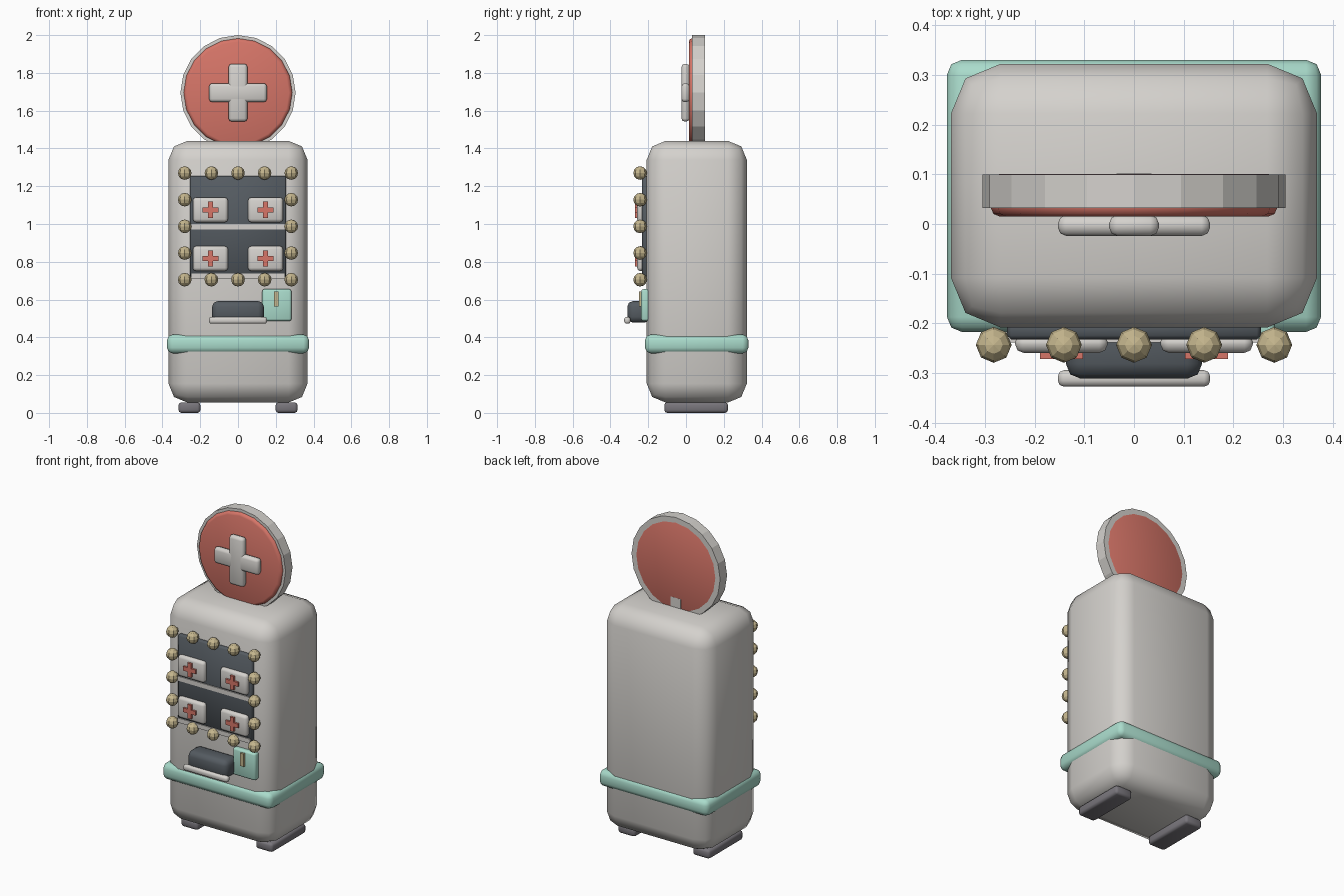
import bpy, math

if "Cube" in bpy.data.objects:
    bpy.data.objects.remove(bpy.data.objects["Cube"])

def material(name, rgb):
    m = bpy.data.materials.new(name)
    m.diffuse_color = (*rgb, 1)
    m.use_nodes = True
    m.node_tree.nodes["Principled BSDF"].inputs["Base Color"].default_value = m.diffuse_color
    return m

CREAM = material("warm_grey", (0.66, 0.64, 0.61))
RED = material("coral_red", (0.68, 0.18, 0.14))
TEAL = material("mint", (0.40, 0.71, 0.60))
DARK = material("slate", (0.09, 0.105, 0.12))
FOOT = material("foot_grey", (0.19, 0.18, 0.20))
GOLD = material("pale_gold", (0.56, 0.47, 0.27))

def finish(ob, name, mat, bevel=0, segments=2, smooth=True):
    ob.name = name
    ob.data.materials.append(mat)
    bpy.ops.object.transform_apply(location=False, rotation=True, scale=True)
    if bevel:
        b = ob.modifiers.new("bevel", 'BEVEL')
        b.width, b.segments = bevel, segments
        b.limit_method = 'ANGLE'
        bpy.ops.object.modifier_apply(modifier=b.name)
        if smooth:
            bpy.ops.object.shade_smooth_by_angle(angle=math.radians(50))
    return ob

def box(name, x, y, z, mat, bevel=0, segments=2):
    """Box from (min, max) ranges on each axis."""
    spans = (x, y, z)
    bpy.ops.mesh.primitive_cube_add(size=1, location=[sum(s) / 2 for s in spans])
    ob = bpy.context.object
    ob.scale = [s[1] - s[0] for s in spans]
    return finish(ob, name, mat, bevel, segments)

def disc(name, radius, y, zc, mat, bevel=0):
    bpy.ops.mesh.primitive_cylinder_add(
        vertices=20, radius=radius, depth=y[1] - y[0],
        location=(0, sum(y) / 2, zc), rotation=(math.pi / 2, 0, 0))
    return finish(bpy.context.object, name, mat, bevel)

def cross(name, xc, zc, half, arm, y, mat, bevel=0):
    box(name + "_bar", (xc - half, xc + half), y, (zc - arm, zc + arm), mat, bevel)
    box(name + "_post", (xc - arm, xc + arm), y, (zc - half, zc + half), mat, bevel)

# Cabinet, belt and feet
box("cabinet", (-0.368, 0.368), (-0.208, 0.322), (0.055, 1.44), CREAM, 0.1)
box("belt", (-0.376, 0.376), (-0.217, 0.33), (0.315, 0.415), TEAL, 0.03)
for side, s in (("left", -1), ("right", 1)):
    box(f"foot_{side}", (s * 0.257 - 0.058, s * 0.257 + 0.058),
        (-0.115, 0.222), (0, 0.056), FOOT, 0.015)

# Round sign on a short neck
disc("sign_rim", 0.305, (0.032, 0.1), 1.695, CREAM)
disc("sign_face", 0.288, (0.015, 0.1008), 1.695, RED, 0.018)
box("sign_neck", (-0.035, 0.035), (0.03, 0.1016), (1.40, 1.50), CREAM)
cross("sign_cross", 0, 1.695, 0.153, 0.05, (-0.024, 0.018), CREAM, 0.017)

# Display window with shelves and first aid kits
box("window", (-0.255, 0.255), (-0.232, -0.19), (0.72, 1.255), DARK, 0.008, 1)
for i, z in enumerate((0.725, 0.985)):
    box(f"shelf_{i}", (-0.25, 0.25), (-0.238, -0.2), (z - 0.014, z + 0.014), CREAM)
for row, z in enumerate((0.817, 1.075)):
    for col, x in enumerate((-0.146, 0.146)):
        box(f"kit_{row}{col}", (x - 0.093, x + 0.093), (-0.259, -0.22),
            (z - 0.066, z + 0.066), CREAM, 0.017)
        cross(f"kit_cross_{row}{col}", x, z, 0.043, 0.013, (-0.271, -0.25), RED)

# Bulbs around the window
for i in range(5):
    for j in range(5):
        if i in (0, 4) or j in (0, 4):
            bpy.ops.mesh.primitive_uv_sphere_add(
                segments=8, ring_count=6, radius=0.036,
                location=(-0.282 + 0.141 * i, -0.243, 0.705 + 0.1412 * j))
            finish(bpy.context.object, f"bulb_{i}{j}", GOLD)

# Dispenser hatch, tray, coin panel and slot
box("hatch", (-0.137, 0.137), (-0.311, -0.19), (0.478, 0.592), DARK, 0.03)
box("tray", (-0.153, 0.153), (-0.327, -0.294), (0.472, 0.508), CREAM, 0.012)
box("coin_panel", (0.128, 0.283), (-0.237, -0.19), (0.486, 0.655), TEAL, 0.012)
box("coin_slot", (0.19, 0.214), (-0.25, -0.22), (0.562, 0.642), GOLD)
